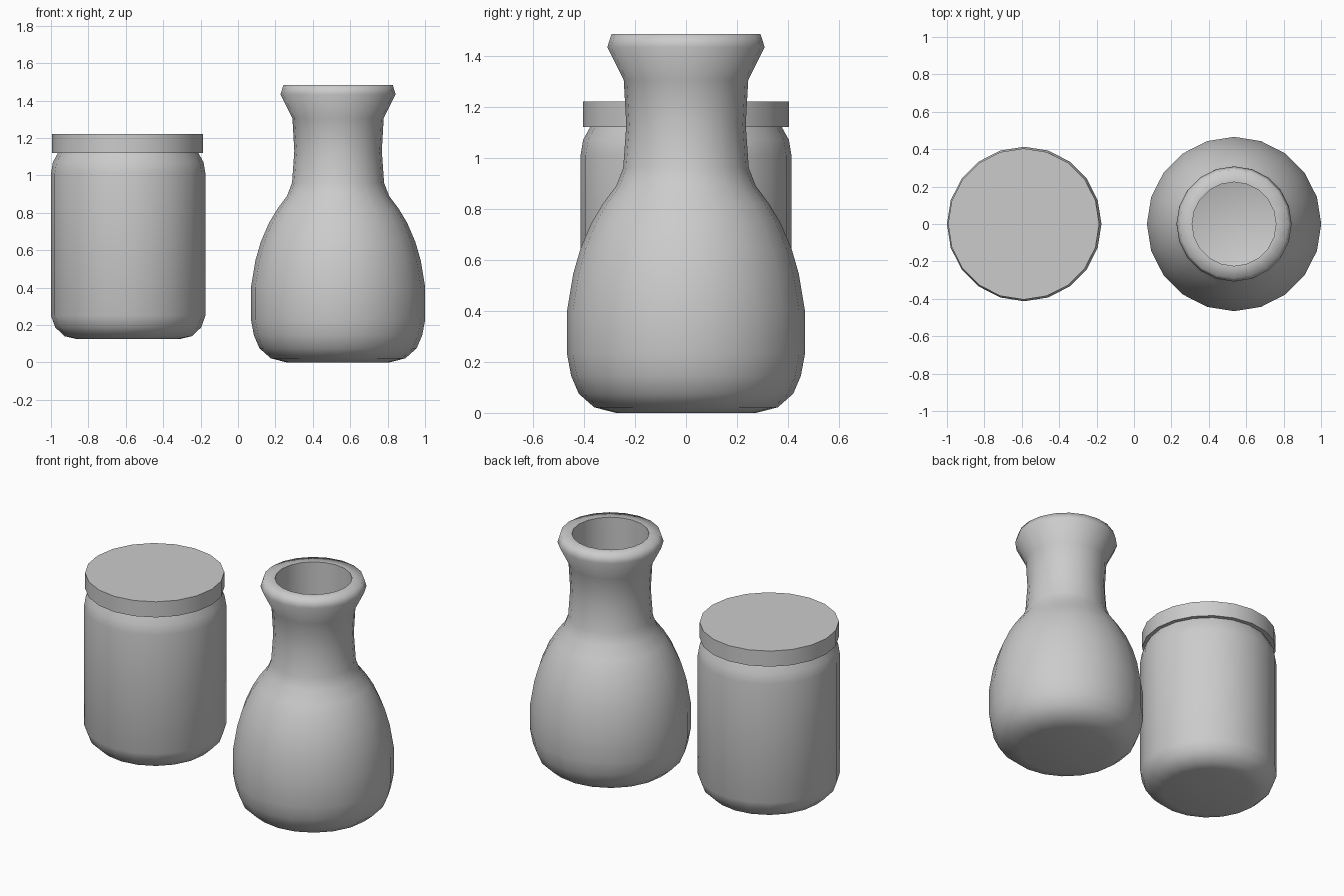
import bpy, bmesh, math

if "Cube" in bpy.data.objects:
    bpy.data.objects.remove(bpy.data.objects["Cube"])

SIDES = 20


def lathe(name, profile, x, angle):
    """Revolve an (r, z) profile; r = 0 ends become flat n-gon caps."""
    bm = bmesh.new()
    rings = []
    for r, z in profile:
        rings.append([bm.verts.new((r * math.cos(2 * math.pi * i / SIDES),
                                    r * math.sin(2 * math.pi * i / SIDES), z))
                      for i in range(SIDES)])
    for a, b in zip(rings, rings[1:]):
        for i in range(SIDES):
            j = (i + 1) % SIDES
            bm.faces.new((a[i], a[j], b[j], b[i]))
    bm.faces.new(rings[0])
    bm.faces.new(rings[-1])
    bmesh.ops.recalc_face_normals(bm, faces=bm.faces)
    mesh = bpy.data.meshes.new(name)
    bm.to_mesh(mesh)
    bm.free()
    ob = bpy.data.objects.new(name, mesh)
    ob.location.x = x
    bpy.context.collection.objects.link(ob)
    bpy.ops.object.select_all(action='DESELECT')
    ob.select_set(True)
    bpy.context.view_layer.objects.active = ob
    bpy.ops.object.shade_smooth_by_angle(angle=math.radians(angle))
    return ob


# jar body with rounded base and shoulder, short neck tucked into the lid
lathe("jar_body", [(0.275, 0.125), (0.34, 0.14), (0.39, 0.187), (0.413, 0.25),
                   (0.413, 1.01), (0.403, 1.07), (0.378, 1.115), (0.37, 1.14)],
      -0.587, 60)

# flat jar lid
lathe("jar_lid", [(0.404, 1.12), (0.404, 1.22)], -0.59, 30)

# vase: outer wall, flared lip, flat rim, hollow inner wall and floor
outer = [(0.275, 0.0), (0.36, 0.022), (0.42, 0.075), (0.45, 0.145),
         (0.466, 0.23), (0.466, 0.40), (0.442, 0.545), (0.413, 0.645),
         (0.37, 0.745), (0.325, 0.82), (0.273, 0.89), (0.246, 0.96),
         (0.234, 1.13), (0.244, 1.305), (0.308, 1.433), (0.292, 1.484)]
inner = [(0.224, 1.484), (0.224, 1.13), (0.226, 0.96), (0.255, 0.885),
         (0.35, 0.745), (0.42, 0.545), (0.445, 0.40), (0.445, 0.23),
         (0.40, 0.08), (0.33, 0.022)]
lathe("vase", outer + inner, 0.535, 80)
